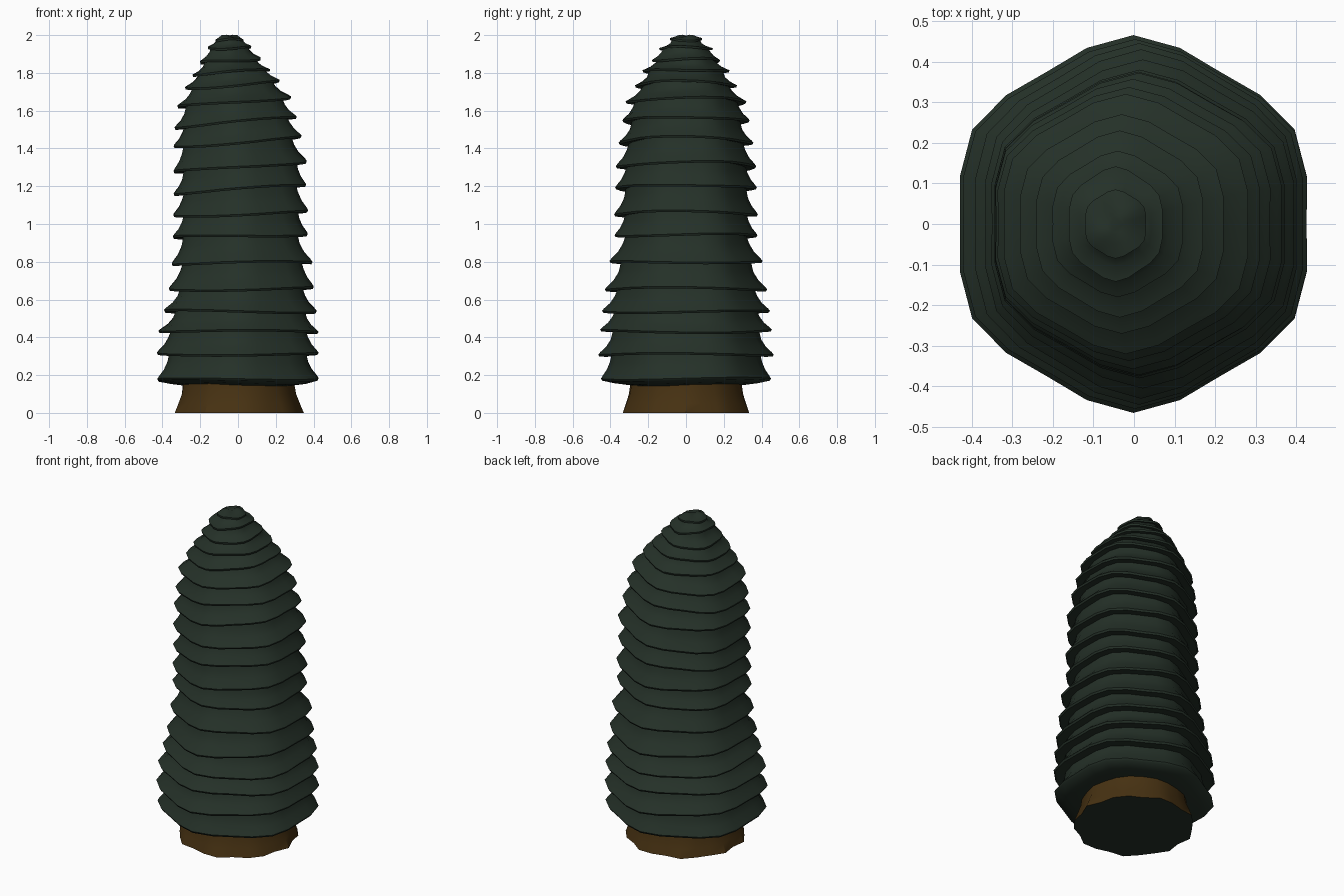
import bpy, bmesh, math

if "Cube" in bpy.data.objects:
    bpy.data.objects.remove(bpy.data.objects["Cube"])

def material(name, rgb):
    m = bpy.data.materials.new(name)
    m.diffuse_color = (*rgb, 1)
    m.use_nodes = True
    m.node_tree.nodes["Principled BSDF"].inputs["Base Color"].default_value = m.diffuse_color
    return m

GREEN = material("dark green", (0.018, 0.030, 0.021))
BROWN = material("bark brown", (0.062, 0.031, 0.006))
N = 24

def loft(name, rings, mats, angle):
    """Skin a list of closed rings and cap both ends."""
    bm = bmesh.new()
    loops = [[bm.verts.new(p) for p in ring] for ring in rings]
    for a, b in zip(loops, loops[1:]):
        for i in range(N):
            j = (i + 1) % N
            bm.faces.new((a[i], a[j], b[j], b[i]))
    bm.faces.new(loops[0][::-1])
    bm.faces.new(loops[-1])
    bm.normal_update()
    me = bpy.data.meshes.new(name)
    bm.to_mesh(me)
    bm.free()
    for m in mats:
        me.materials.append(m)
    ob = bpy.data.objects.new(name, me)
    bpy.context.collection.objects.link(ob)
    bpy.ops.object.select_all(action='DESELECT')
    ob.select_set(True)
    bpy.context.view_layer.objects.active = ob
    bpy.ops.object.shade_smooth_by_angle(angle=math.radians(angle))
    return ob

def hex_ring(tier, k=0, dz=0.0):
    """Rounded hexagon with corners at +-y, tilted from left to right."""
    zl, zr, xl, xr, y = tier
    cx, hx = (xl + xr) / 2, (xr - xl) / 2
    pts = []
    for i in range(N):
        a = math.tau * i / N
        r = 1 + 0.036 * math.cos(6 * (a - math.pi / 6))
        c, s = math.cos(a), math.sin(a)
        z = (zl + zr) / 2 + (zr - zl) / 2 * c + 0.006 * math.sin(2 * a + k * 2.1)
        pts.append((cx + hx * c * r / 0.964, y * s * r / 1.036, z + dz))
    return pts

def mix(a, b, t):
    return [p + (q - p) * t for p, q in zip(a, b)]

def shrink(tier, f):
    zl, zr, xl, xr, y = tier
    c, h = (xl + xr) / 2, (xr - xl) / 2 * f
    return [zl, zr, c - h, c + h, y * f]

# Branch tier rims: left z, right z, left x, right x, half depth
TIERS = [
    (0.175, 0.18, -0.425, 0.425, 0.45), (0.31, 0.31, -0.428, 0.425, 0.465),
    (0.435, 0.43, -0.42, 0.425, 0.455), (0.54, 0.535, -0.39, 0.415, 0.445),
    (0.65, 0.66, -0.365, 0.40, 0.43), (0.79, 0.80, -0.35, 0.393, 0.405),
    (0.93, 0.945, -0.343, 0.368, 0.378), (1.04, 1.065, -0.342, 0.37, 0.38),
    (1.16, 1.21, -0.34, 0.36, 0.375), (1.275, 1.33, -0.34, 0.363, 0.372),
    (1.405, 1.46, -0.34, 0.335, 0.357), (1.51, 1.57, -0.335, 0.31, 0.337),
    (1.62, 1.67, -0.32, 0.28, 0.32), (1.715, 1.755, -0.28, 0.22, 0.27),
    (1.79, 1.82, -0.24, 0.17, 0.23), (1.855, 1.875, -0.20, 0.12, 0.18),
    (1.93, 1.935, -0.16, 0.07, 0.142), (1.975, 1.975, -0.12, 0.03, 0.085),
]

# Foliage: each tier flares from a narrow neck to a drooping rim
rings = [hex_ring((0.147, 0.147, -0.285, 0.285, 0.30)),
         hex_ring((0.157, 0.157, -0.36, 0.36, 0.38))]
for k, tier in enumerate(TIERS):
    rings.append(hex_ring(shrink(tier, 0.985), k, -0.007))
    rings.append(hex_ring(tier, k, 0.004))
    if k + 1 < len(TIERS):
        neck = shrink(TIERS[k + 1], 0.85)
        for t, w in ((0.14, 0.15), (0.38, 0.55), (0.68, 0.85)):
            m = mix(tier, neck, w)
            m[:2] = mix(tier, neck, t)[:2]
            rings.append(hex_ring(m, k))
        rings.append(hex_ring(neck, k + 1, -0.003))
rings.append(hex_ring((1.994, 1.994, -0.09, 0.0, 0.05)))
rings.append(hex_ring((1.994, 1.994, -0.065, -0.025, 0.025), 0, 0.002))
loft("foliage", rings, [GREEN], 50)

# Trunk: flared stump with wavy roots and a dark base
trunk_rings = []
for z, rad, wave in ((0, 0.335, 0.04), (0.05, 0.318, 0.03), (0.1, 0.302, 0.018), (0.155, 0.295, 0.01)):
    ring = []
    for i in range(N):
        a = math.tau * i / N
        r = rad * (1 + wave * math.cos(9 * a + 0.5 * math.sin(2 * a)))
        ring.append((r * math.cos(a), r * math.sin(a), z))
    trunk_rings.append(ring)
trunk = loft("trunk", trunk_rings, [BROWN, GREEN], 35)
for p in trunk.data.polygons:
    if p.normal.z < -0.9:
        p.material_index = 1
